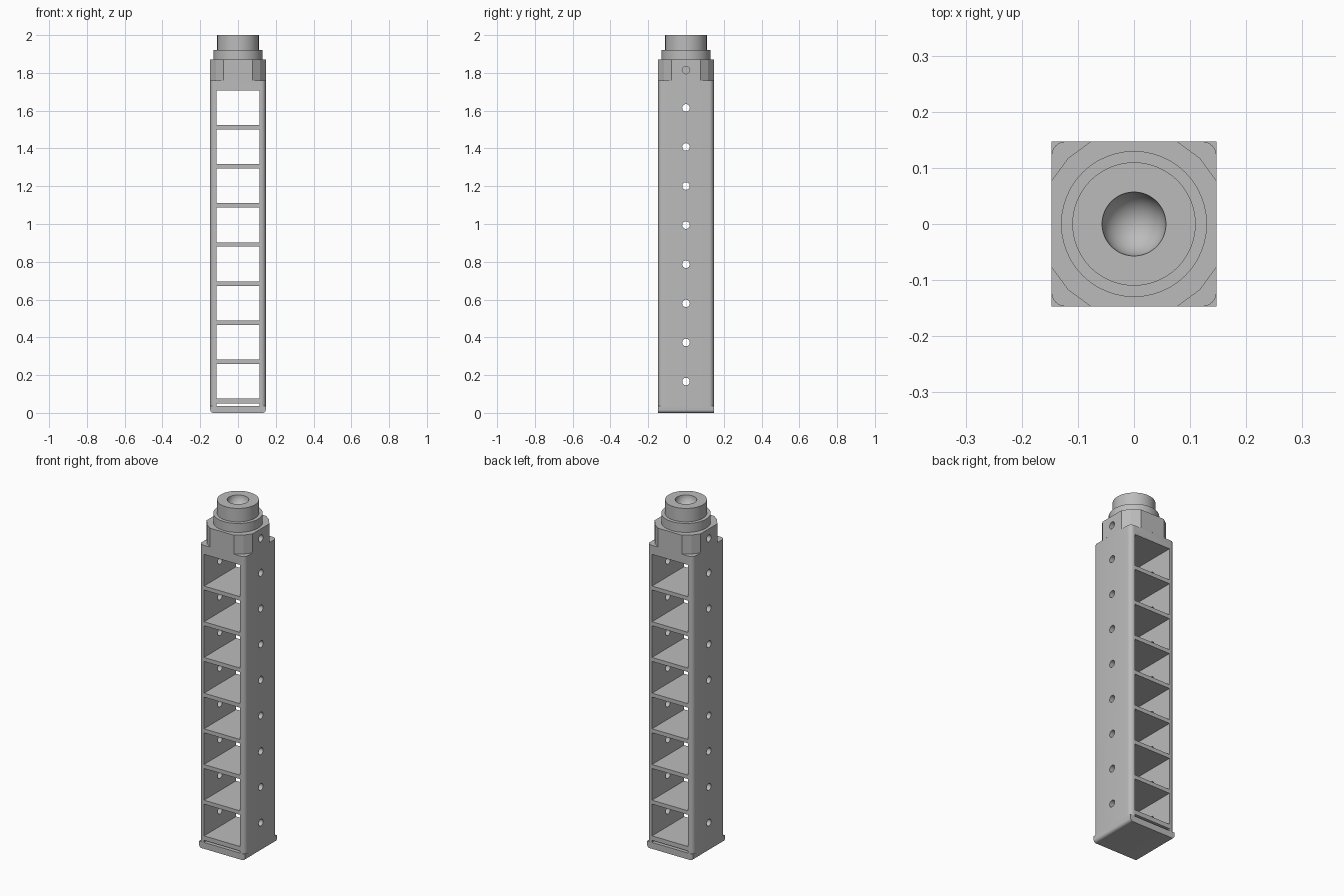
import bpy, bmesh
from math import pi, sin, cos, radians
from mathutils import Matrix, Vector

if "Cube" in bpy.data.objects:
    bpy.data.objects.remove(bpy.data.objects["Cube"], do_unlink=True)

HALF = 0.147            # half width of the column
PITCH = 0.207           # spacing of the bays
BAYS = 8

grey = bpy.data.materials.new("plain grey")
grey.use_nodes = True
grey.diffuse_color = (0.5, 0.5, 0.5, 1)
grey.node_tree.nodes["Principled BSDF"].inputs["Base Color"].default_value = (0.5, 0.5, 0.5, 1)


def make_object(name, bm):
    bmesh.ops.recalc_face_normals(bm, faces=bm.faces)
    mesh = bpy.data.meshes.new(name)
    bm.to_mesh(mesh)
    bm.free()
    mesh.materials.append(grey)
    obj = bpy.data.objects.new(name, mesh)
    bpy.context.collection.objects.link(obj)
    return obj


def add_box(bm, x, y, z0, z1):
    """Box centred in x and y, with half widths x and y."""
    m = Matrix.Translation((0, 0, (z0 + z1) / 2)) @ Matrix.Diagonal((2 * x, 2 * y, z1 - z0, 1))
    return bmesh.ops.create_cube(bm, size=1, matrix=m)["verts"]


def add_peg(bm, x, z, length, radius=0.02):
    """Cylinder lying along x."""
    m = Matrix.Translation((x, 0, z)) @ Matrix.Rotation(pi / 2, 4, 'Y')
    bmesh.ops.create_cone(bm, cap_ends=True, segments=24, radius1=radius,
                          radius2=radius, depth=length, matrix=m)


def bevel_along(bm, axis, radius, rule=lambda e: True):
    """Round the edges that run along one axis."""
    edges = [e for e in bm.edges
             if abs((e.verts[0].co - e.verts[1].co).normalized()[axis]) > 0.99 and rule(e)]
    bmesh.ops.bevel(bm, geom=edges, offset=radius, segments=6, profile=0.5, affect='EDGES')


def activate(obj):
    bpy.ops.object.select_all(action='DESELECT')
    obj.select_set(True)
    bpy.context.view_layer.objects.active = obj


def cut(obj, bm):
    cutter = make_object("cutter", bm)
    cutter.hide_render = True
    mod = obj.modifiers.new("cut", 'BOOLEAN')
    mod.operation = 'DIFFERENCE'
    mod.solver = 'EXACT'
    mod.object = cutter
    activate(obj)
    bpy.ops.object.modifier_apply(modifier=mod.name)
    bpy.data.objects.remove(cutter, do_unlink=True)


def smooth(obj):
    activate(obj)
    bpy.ops.object.shade_smooth_by_angle(angle=radians(32))


# Column with rounded vertical edges
bm = bmesh.new()
add_box(bm, HALF, HALF, 0.035, 1.76)
bevel_along(bm, 2, 0.025)
column = make_object("column", bm)

# Open bays from front to back, and the slit above the base
bm = bmesh.new()
for i in range(BAYS):
    z = 0.075 + i * PITCH
    add_box(bm, 0.115, 0.3, z, z + 0.184)
add_box(bm, 0.115, 0.3, 0.0, 0.049)
cut(column, bm)

# Round holes through both side walls of each bay
bm = bmesh.new()
for i in range(BAYS):
    add_peg(bm, 0, 0.166 + i * PITCH, 0.6)
cut(column, bm)
smooth(column)

# Base plate, square in plan, rounded under its two sides
bm = bmesh.new()
add_box(bm, HALF, HALF, 0, 0.037)
bevel_along(bm, 1, 0.016, lambda e: e.verts[0].co.z < 0.01)
smooth(make_object("base_plate", bm))

# Head block with faceted corners
bm = bmesh.new()
ring = []
for quarter in range(4):
    for a in (27.6, 45, 62.4):
        t = radians(a + 90 * quarter)
        ring.append(bm.verts.new((0.166 * cos(t), 0.166 * sin(t), 1.76)))
face = bm.faces.new(ring)
top = bmesh.ops.extrude_face_region(bm, geom=[face], use_keep_orig=True)["geom"]
bmesh.ops.translate(bm, vec=(0, 0, 0.11),
                    verts=[v for v in top if isinstance(v, bmesh.types.BMVert)])
head = make_object("head_block", bm)

# Blind pin holes in both sides of the head
bm = bmesh.new()
for side in (-1, 1):
    add_peg(bm, side * HALF, 1.815, 0.1)
cut(head, bm)

# Turned collar and neck with a round socket in the top
bm = bmesh.new()
profile = [(0.13, 1.87), (0.13, 1.922), (0.11, 1.922), (0.11, 2.0)]
profile += [(0.057 * cos(t), 2 - 0.057 * sin(t)) for t in (i * pi / 20 for i in range(11))]
verts = [bm.verts.new((r, 0, z)) for r, z in profile]
edges = [bm.edges.new(pair) for pair in zip(verts, verts[1:])]
bmesh.ops.spin(bm, geom=verts + edges, cent=(0, 0, 0), axis=Vector((0, 0, 1)),
               angle=2 * pi, steps=48, use_duplicate=False)
bmesh.ops.remove_doubles(bm, verts=bm.verts, dist=0.0002)
smooth(make_object("neck", bm))
